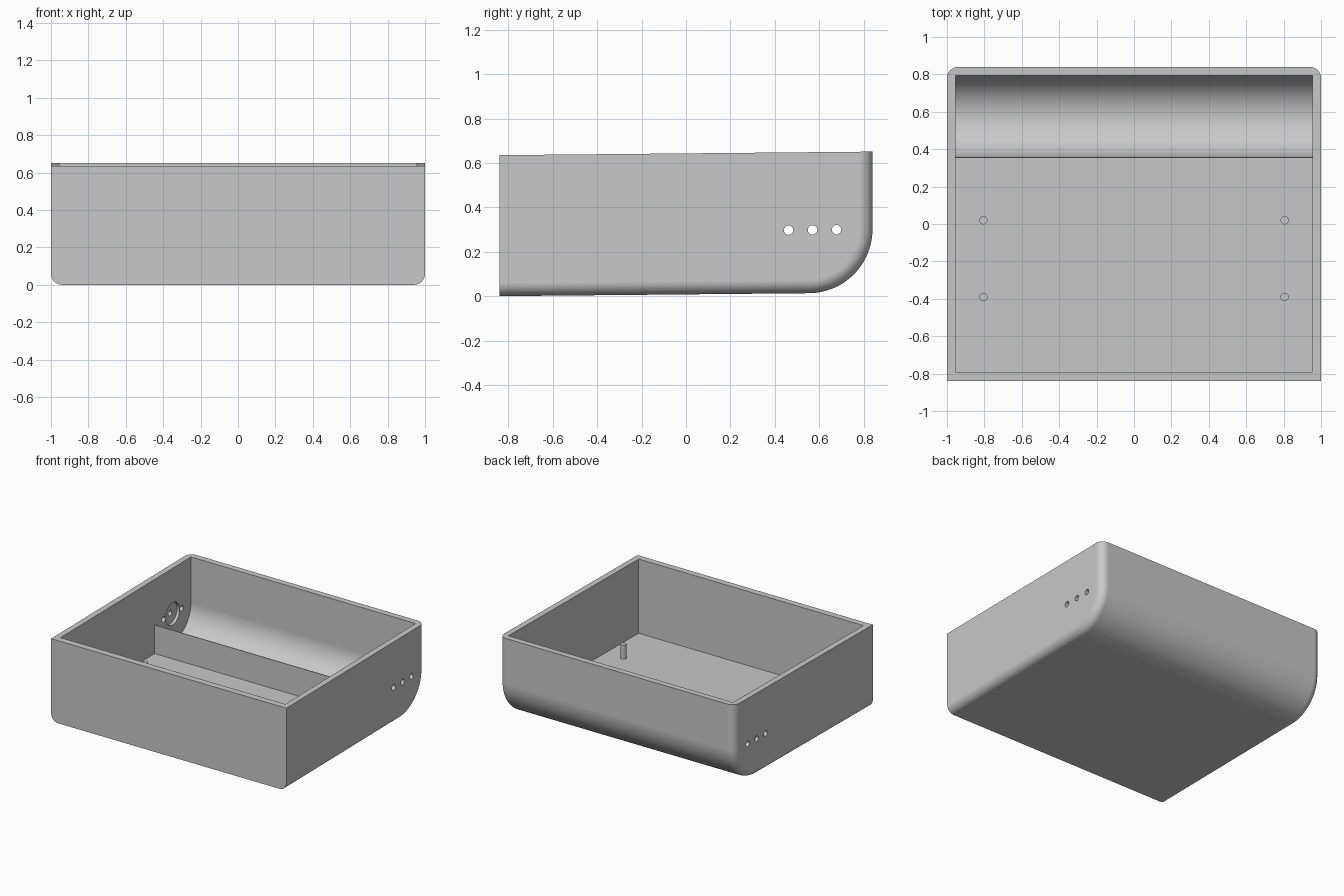
import bpy, bmesh, math

if "Cube" in bpy.data.objects:
    bpy.data.objects.remove(bpy.data.objects["Cube"])

SLOPE = 0.0095          # the whole tray rises slightly toward the back
HEIGHT = 0.635
WALL_X, FRONT, BACK = 1.0, -0.84, 0.84
AXIS_Y, AXIS_Z = 0.575, 0.285   # axis of the trough and side holes

grey = bpy.data.materials.new("light grey plastic")
grey.diffuse_color = (0.58, 0.58, 0.58, 1)
grey.use_nodes = True
grey.node_tree.nodes["Principled BSDF"].inputs["Base Color"].default_value = grey.diffuse_color


def arc(cy, cz, r, a0, a1, n=28):
    pts = []
    for i in range(n + 1):
        a = math.radians(a0 + (a1 - a0) * i / n)
        pts.append((cy + r * math.cos(a), cz + r * math.sin(a)))
    return pts


def loft(name, sections):
    """Solid through (x, [(y, z), ...]) sections of equal length."""
    bm = bmesh.new()
    rings = [[bm.verts.new((x, y, z + SLOPE * (y - FRONT))) for y, z in prof]
             for x, prof in sections]
    for a, b in zip(rings, rings[1:]):
        for i in range(len(a)):
            j = (i + 1) % len(a)
            bm.faces.new((a[i], a[j], b[j], b[i]))
    bm.faces.new(rings[0])
    bm.faces.new(rings[-1])
    bmesh.ops.recalc_face_normals(bm, faces=bm.faces)
    me = bpy.data.meshes.new(name)
    bm.to_mesh(me)
    bm.free()
    me.materials.append(grey)
    ob = bpy.data.objects.new(name, me)
    bpy.context.collection.objects.link(ob)
    return ob


def rod_x(name, y, z, r, x0, x1, n=32):
    ring = arc(y, z, r, 0, 360, n)[:-1]
    return loft(name, [(x0, ring), (x1, ring)])


def activate(ob):
    bpy.ops.object.select_all(action='DESELECT')
    ob.select_set(True)
    bpy.context.view_layer.objects.active = ob


def cut(ob, cutter):
    activate(ob)
    mod = ob.modifiers.new("cut", 'BOOLEAN')
    mod.operation, mod.solver, mod.object = 'DIFFERENCE', 'EXACT', cutter
    bpy.ops.object.modifier_apply(modifier=mod.name)
    bpy.data.objects.remove(cutter)


# Outer body: side profile with a big round at the back bottom
def body_profile(inset):
    r = 0.285
    return ([(FRONT, HEIGHT), (FRONT, inset)]
            + arc(BACK - r, r, r - inset, -90, 0)
            + [(BACK - inset, HEIGHT)])


FILLET, STEPS = 0.06, 10
half = []
for i in range(STEPS + 1):
    t = math.pi / 2 * (1 - i / STEPS)
    half.append((-WALL_X + FILLET * (1 - math.sin(t)),
                 body_profile(FILLET * (1 - math.cos(t)))))
tray = loft("tray", half + [(-x, p) for x, p in reversed(half)])

# Cavity: flat floor, low partition, half-round trough at the back
FLOOR = 0.065
cavity = ([(-0.79, 0.9), (-0.79, FLOOR), (0.352, FLOOR), (0.352, AXIS_Z)]
          + arc(AXIS_Y, AXIS_Z, 0.218, 180, 360, 40)
          + [(AXIS_Y + 0.218, 0.9)])
cut(tray, loft("cavity_cutter", [(-0.955, cavity), (0.955, cavity)]))

# Round recess inside each side wall, then three small holes through both
for s in (-1, 1):
    cut(tray, rod_x("recess_cutter", AXIS_Y - 0.005, AXIS_Z, 0.085,
                    s * 0.978, s * 0.90))
for dy in (-0.108, 0, 0.108):
    cut(tray, rod_x("hole_cutter", AXIS_Y - 0.005 + dy, AXIS_Z, 0.021, -1.2, 1.2))

activate(tray)
bpy.ops.object.shade_smooth_by_angle(angle=math.radians(30))
weighted = tray.modifiers.new("even shading", 'WEIGHTED_NORMAL')
weighted.keep_sharp = True

# Four mounting posts on the floor
for x in (-0.805, 0.805):
    for y in (-0.39, 0.02):
        bpy.ops.mesh.primitive_cylinder_add(vertices=24, radius=0.022, depth=0.13,
                                            location=(x, y, 0.112))
        post = bpy.context.object
        post.name = "mounting_post"
        post.data.materials.append(grey)
        bpy.ops.object.shade_smooth_by_angle(angle=math.radians(30))
